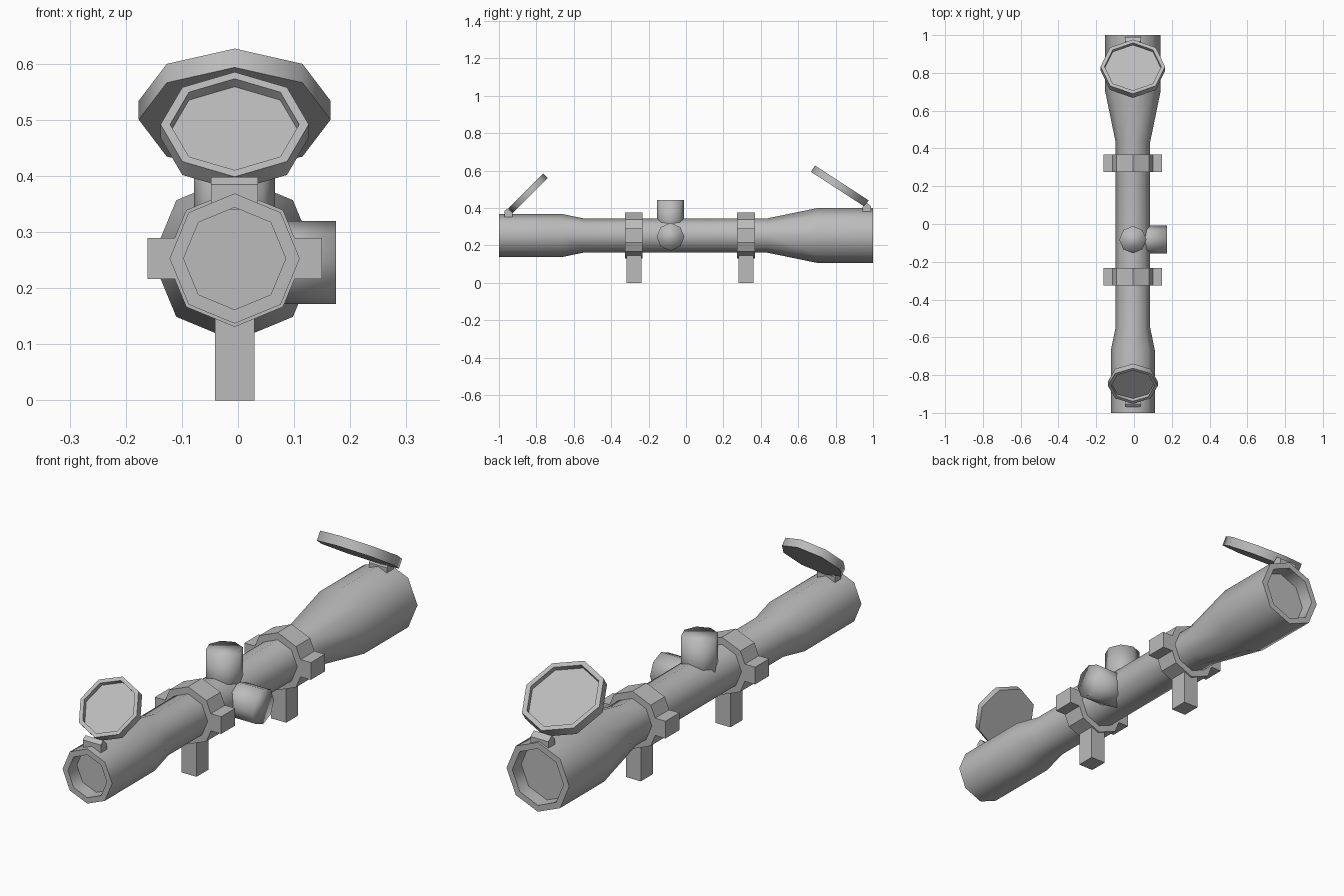
import bpy, bmesh, math
from mathutils import Matrix, Vector

if "Cube" in bpy.data.objects:
    bpy.data.objects.remove(bpy.data.objects["Cube"])

CX, AXIS_Z = -0.006, 0.253   # centre line of the sight tube
SIDES = 8

grey = bpy.data.materials.new("matte_grey")
grey.use_nodes = True
grey.diffuse_color = (0.5, 0.5, 0.5, 1)
grey.node_tree.nodes["Principled BSDF"].inputs["Base Color"].default_value = (0.5, 0.5, 0.5, 1)


def finish(name, bm, smooth=None):
    """Turn a bmesh into an object; smooth is the sharpest angle to shade smoothly."""
    bmesh.ops.recalc_face_normals(bm, faces=bm.faces)
    mesh = bpy.data.meshes.new(name)
    bm.to_mesh(mesh)
    bm.free()
    mesh.materials.append(grey)
    obj = bpy.data.objects.new(name, mesh)
    bpy.context.collection.objects.link(obj)
    if smooth:
        bpy.ops.object.select_all(action='DESELECT')
        obj.select_set(True)
        bpy.context.view_layer.objects.active = obj
        bpy.ops.object.shade_smooth_by_angle(angle=math.radians(smooth))
    return obj


def lathe(name, profile, matrix, smooth=None):
    """Eight-sided turned solid from (radius, height) pairs, capped at both ends."""
    bm = bmesh.new()
    loops = []
    for r, h in profile:
        loops.append([bm.verts.new(matrix @ Vector((r * math.cos(a), r * math.sin(a), h)))
                      for a in (math.tau * i / SIDES for i in range(SIDES))])
    for low, high in zip(loops, loops[1:]):
        for i in range(SIDES):
            j = (i + 1) % SIDES
            bm.faces.new((low[i], low[j], high[j], high[i]))
    bm.faces.new(loops[0])
    bm.faces.new(loops[-1])
    return finish(name, bm, smooth)


def box(name, centre, size):
    bm = bmesh.new()
    bmesh.ops.create_cube(bm, size=1, matrix=Matrix.Translation(centre) @ Matrix.Diagonal((*size, 1)))
    return finish(name, bm)


def prism(name, outline, half_width):
    """Extrude a (y, z) outline across x."""
    bm = bmesh.new()
    face = bm.faces.new([bm.verts.new((CX - half_width, y, z)) for y, z in outline])
    new = bmesh.ops.extrude_face_region(bm, geom=[face])["geom"]
    bmesh.ops.translate(bm, vec=(2 * half_width, 0, 0),
                        verts=[v for v in new if isinstance(v, bmesh.types.BMVert)])
    return finish(name, bm)


def turned(y, z, angle, axis='X', x=CX):
    return Matrix.Translation((x, y, z)) @ Matrix.Rotation(math.radians(angle), 4, axis)


# Main tube with recessed lenses at both ends
lathe("sight_tube", [(0.091, -0.94), (0.091, -1), (0.116, -1), (0.116, -0.667), (0.092, -0.55),
                     (0.092, 0.436), (0.147, 0.704), (0.147, 1), (0.12, 1), (0.12, 0.94)],
      turned(0, AXIS_Z, -90), 60)

# Mounting rings with clamp ears and feet
for label, y in (("front", -0.279), ("rear", 0.321)):
    lathe(label + "_ring", [(0.122, -0.047), (0.122, 0.047)], turned(y, AXIS_Z, -90))
    box(label + "_clamp_ears", (CX, y, AXIS_Z), (0.311, 0.094, 0.073))
    box(label + "_foot", (CX, y, 0.08), (0.07, 0.08, 0.16))

# Adjustment knobs on top and on the left side
knob_y = -0.083
lathe("top_knob", [(0.072, 0), (0.072, 0.191)], turned(knob_y, AXIS_Z, 0), 120)
lathe("side_knob", [(0.074, 0), (0.074, 0.181)], turned(knob_y, 0.246, 90, 'Y'), 120)


# Flip-up lens caps: shallow dishes facing outward
def lens_cap(name, radius, inner, thick, y, z, tilt):
    lathe(name, [(radius, -thick), (radius, 0), (inner, 0), (inner, -0.02)],
          turned(y, z, tilt), 60)


lens_cap("front_lens_cap", 0.132, 0.115, 0.034, -0.857, 0.492, 45)
lens_cap("rear_lens_cap", 0.171, 0.15, 0.04, 0.833, 0.534, -33)

# Cap hinges
prism("front_hinge", [(-0.97, 0.34), (-0.97, 0.385), (-0.953, 0.398), (-0.928, 0.375), (-0.928, 0.34)], 0.042)
prism("rear_hinge", [(0.99, 0.37), (0.99, 0.41), (0.967, 0.427), (0.945, 0.405), (0.945, 0.37)], 0.042)
